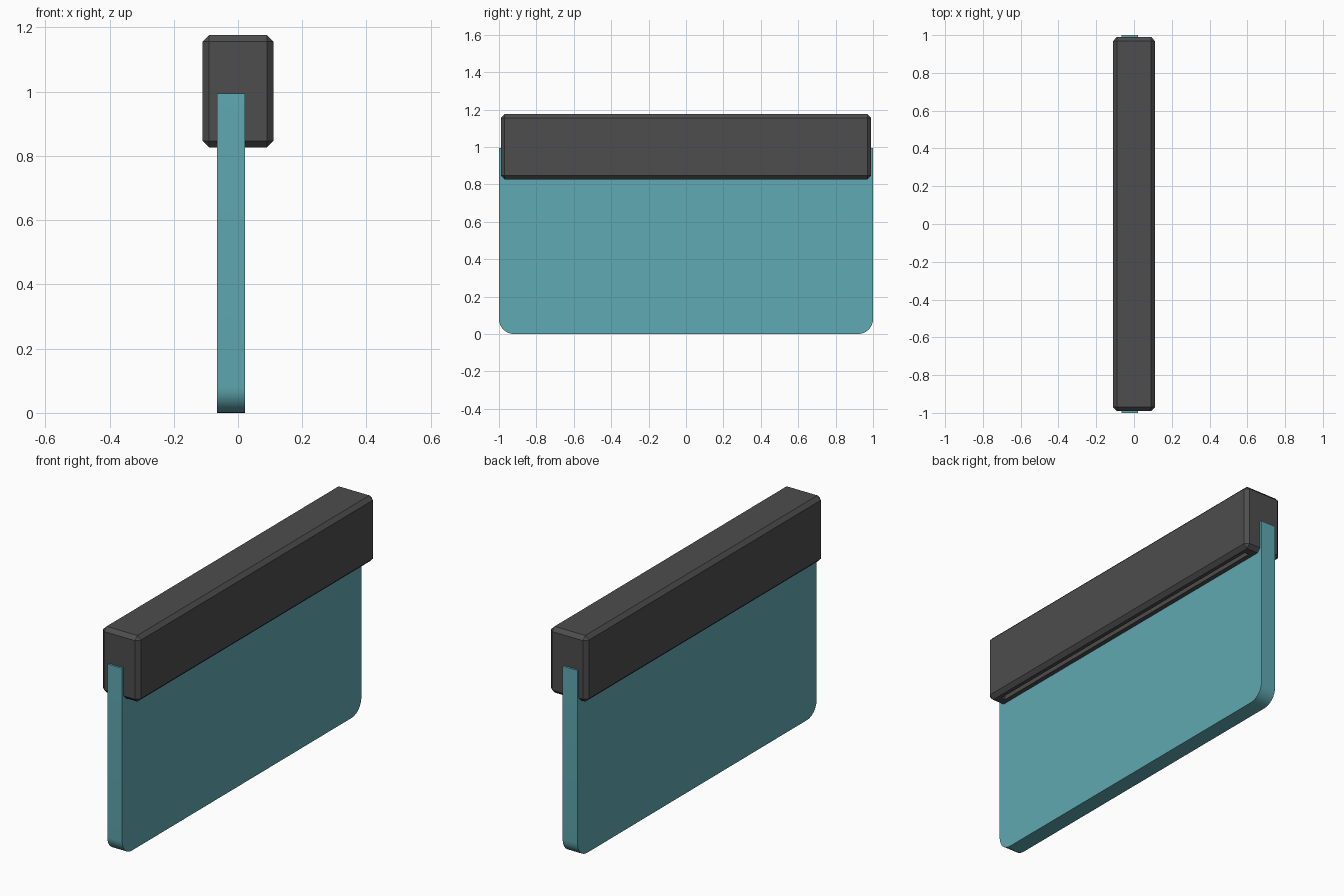
import bpy, bmesh, math

if "Cube" in bpy.data.objects:
    bpy.data.objects.remove(bpy.data.objects["Cube"])


def material(name, rgb):
    m = bpy.data.materials.new(name)
    m.diffuse_color = (*rgb, 1)
    m.use_nodes = True
    m.node_tree.nodes["Principled BSDF"].inputs["Base Color"].default_value = m.diffuse_color
    return m


def box(name, lo, hi):
    bpy.ops.mesh.primitive_cube_add(size=1, location=[(a + b) / 2 for a, b in zip(lo, hi)])
    ob = bpy.context.object
    ob.name = name
    ob.scale = [b - a for a, b in zip(lo, hi)]
    bpy.ops.object.transform_apply(location=False, rotation=False, scale=True)
    return ob


teal = material("teal", (0.117, 0.398, 0.445))
charcoal = material("charcoal", (0.075, 0.075, 0.075))

# Blade: flat panel with rounded lower corners, extruded along x
X0, X1, R, STEPS = -0.065, 0.022, 0.08, 8
corner = [(1 - R + R * math.cos(a), R - R * math.sin(a))
          for a in (math.pi / 2 * i / STEPS for i in range(STEPS + 1))]
profile = [(1, 0.995)] + corner
profile += [(-y, z) for y, z in reversed(profile)]
bm = bmesh.new()
face = bm.faces.new([bm.verts.new((X0, y, z)) for y, z in profile])
side = bmesh.ops.extrude_face_region(bm, geom=[face])
verts = [g for g in side["geom"] if isinstance(g, bmesh.types.BMVert)]
bmesh.ops.translate(bm, verts=verts, vec=(X1 - X0, 0, 0))
bmesh.ops.recalc_face_normals(bm, faces=bm.faces)
mesh = bpy.data.meshes.new("blade")
bm.to_mesh(mesh)
bm.free()
blade = bpy.data.objects.new("blade", mesh)
bpy.context.collection.objects.link(blade)
blade.data.materials.append(teal)
bpy.ops.object.select_all(action='DESELECT')
blade.select_set(True)
bpy.context.view_layer.objects.active = blade
bpy.ops.object.shade_smooth_by_angle(angle=math.radians(30))

# Holder: chamfered bar gripping the top of the blade
holder = box("holder", (-0.11, -0.99, 0.826), (0.11, 0.99, 1.176))
holder.data.materials.append(charcoal)
bevel = holder.modifiers.new("chamfer", 'BEVEL')
bevel.width = 0.02
bevel.segments = 1

# Narrow slot in the underside, beside the blade
cutter = box("slot_cutter", (0.046, -0.93, 0.7), (0.07, 0.93, 0.93))
cutter.data.materials.append(charcoal)
cutter.hide_render = True
cutter.display_type = 'WIRE'
cut = holder.modifiers.new("slot", 'BOOLEAN')
cut.operation = 'DIFFERENCE'
cut.solver = 'EXACT'
cut.object = cutter
